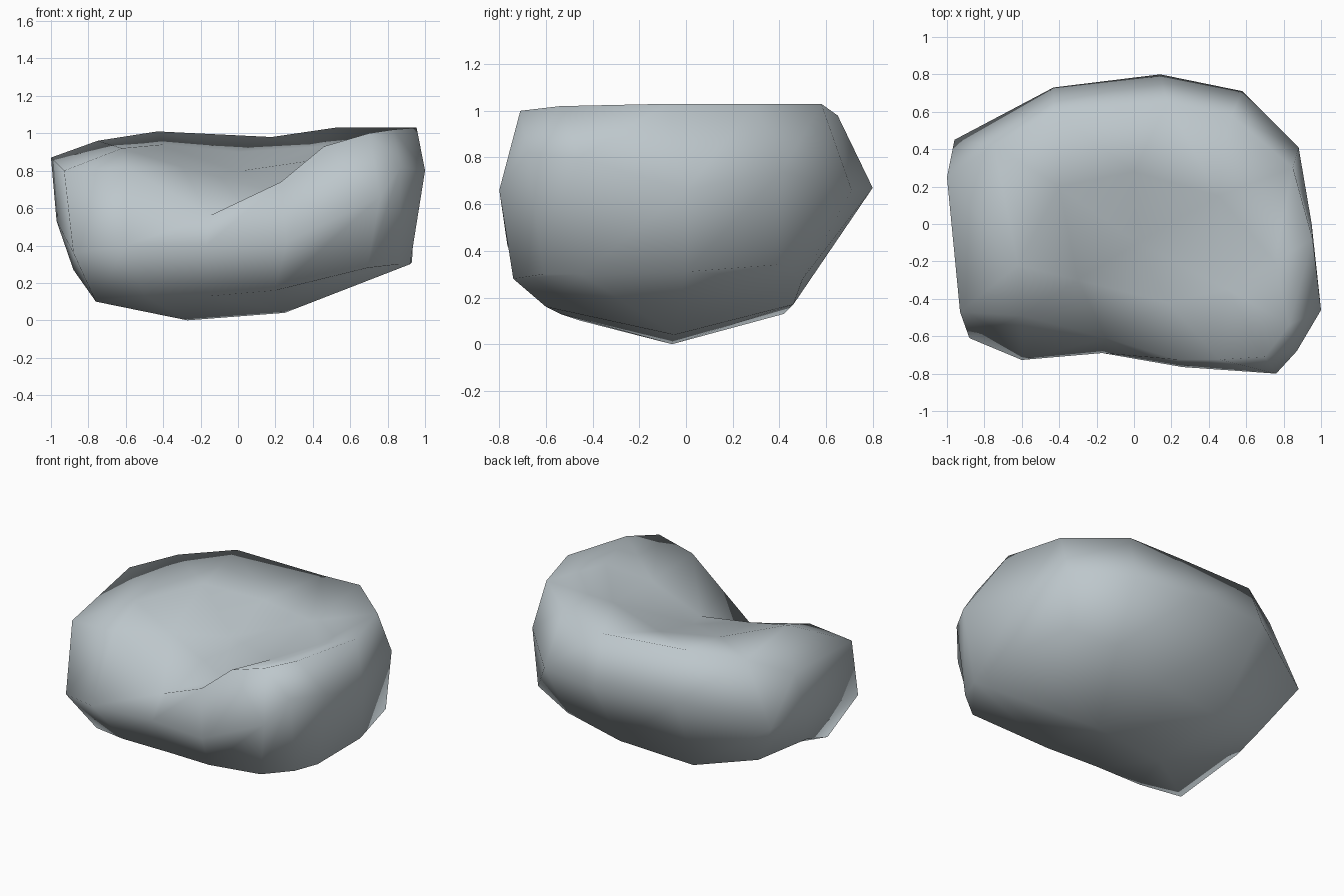
import bpy, bmesh
from mathutils import Vector
from mathutils.geometry import delaunay_2d_cdt

if "Cube" in bpy.data.objects:
    bpy.data.objects.remove(bpy.data.objects["Cube"])

# Three cross-section loops of the boulder, counter-clockwise from the front left corner
low = [(-.76, -.45, .10), (-.5, -.54, .13), (-.15, -.54, .13), (.2, -.60, .16), (.69, -.74, .28),
       (.86, -.61, .30), (.92, -.45, .30), (.93, 0, .31), (.85, .39, .34), (.55, .50, .28),
       (.18, .46, .17), (-.35, .42, .13), (-.76, .3, .23), (-.88, -.05, .27)]
mid = [(-.88, -.61, .36), (-.6, -.727, .40), (-.17, -.69, .40), (.26, -.765, .42), (.76, -.8, .66),
       (.87, -.68, .82), (1, -.46, .80), (.95, 0, .66), (.88, .41, .74), (.58, .71, .66),
       (.14, .8, .67), (-.43, .73, .70), (-.96, .45, .55), (-.97, .08, .53)]
rim = [(-.93, -.47, .80), (-.6, -.49, .82), (-.15, -.61, .56), (.23, -.725, .74), (.46, -.725, .93),
       (.70, -.71, 1.0), (.83, -.54, 1.02), (.955, -.08, 1.03), (.85, .3, 1.03), (.52, .58, 1.03),
       (.18, .65, .98), (-.43, .60, 1.01), (-.75, .42, .96), (-1, .25, .87)]

# Hollowed top surface and the keel underneath
top_inner = [(-.62, -.22, .92), (-.4, .2, .94), (-.3, -.3, .82), (0, .28, .90), (.02, -.1, .80),
             (.18, -.42, .69), (.5, -.35, .87), (.45, .15, .93), (.75, -.2, .98)]
keel = [(-.27, -.06, 0), (.25, -.05, .04)]

bm = bmesh.new()
rings = [[bm.verts.new(p) for p in ring] for ring in (low, mid, rim)]
n = len(low)

# Side walls
for a, b in zip(rings, rings[1:]):
    for i in range(n):
        j = (i + 1) % n
        bm.faces.new((a[i], a[j], b[j], b[i]))


def cap(ring, inner):
    """Fill a loop through its inner points."""
    verts = ring + [bm.verts.new(p) for p in inner]
    flat = [Vector(v.co.xy) for v in verts]
    edges = [(i, (i + 1) % n) for i in range(n)]
    _, _, faces, origin, _, _ = delaunay_2d_cdt(flat, edges, [], 1, 1e-5)
    for f in faces:
        bm.faces.new([verts[origin[i][0]] for i in f])


cap(rings[2], top_inner)
cap(rings[0], keel)
bmesh.ops.recalc_face_normals(bm, faces=bm.faces[:])
for f in bm.faces:
    f.smooth = True

mesh = bpy.data.meshes.new("boulder")
bm.to_mesh(mesh)
bm.free()
boulder = bpy.data.objects.new("boulder", mesh)
bpy.context.collection.objects.link(boulder)

# Plain stone colour
stone = bpy.data.materials.new("grey stone")
stone.diffuse_color = (.51, .57, .60, 1)
stone.use_nodes = True
stone.node_tree.nodes["Principled BSDF"].inputs["Base Color"].default_value = stone.diffuse_color
mesh.materials.append(stone)
